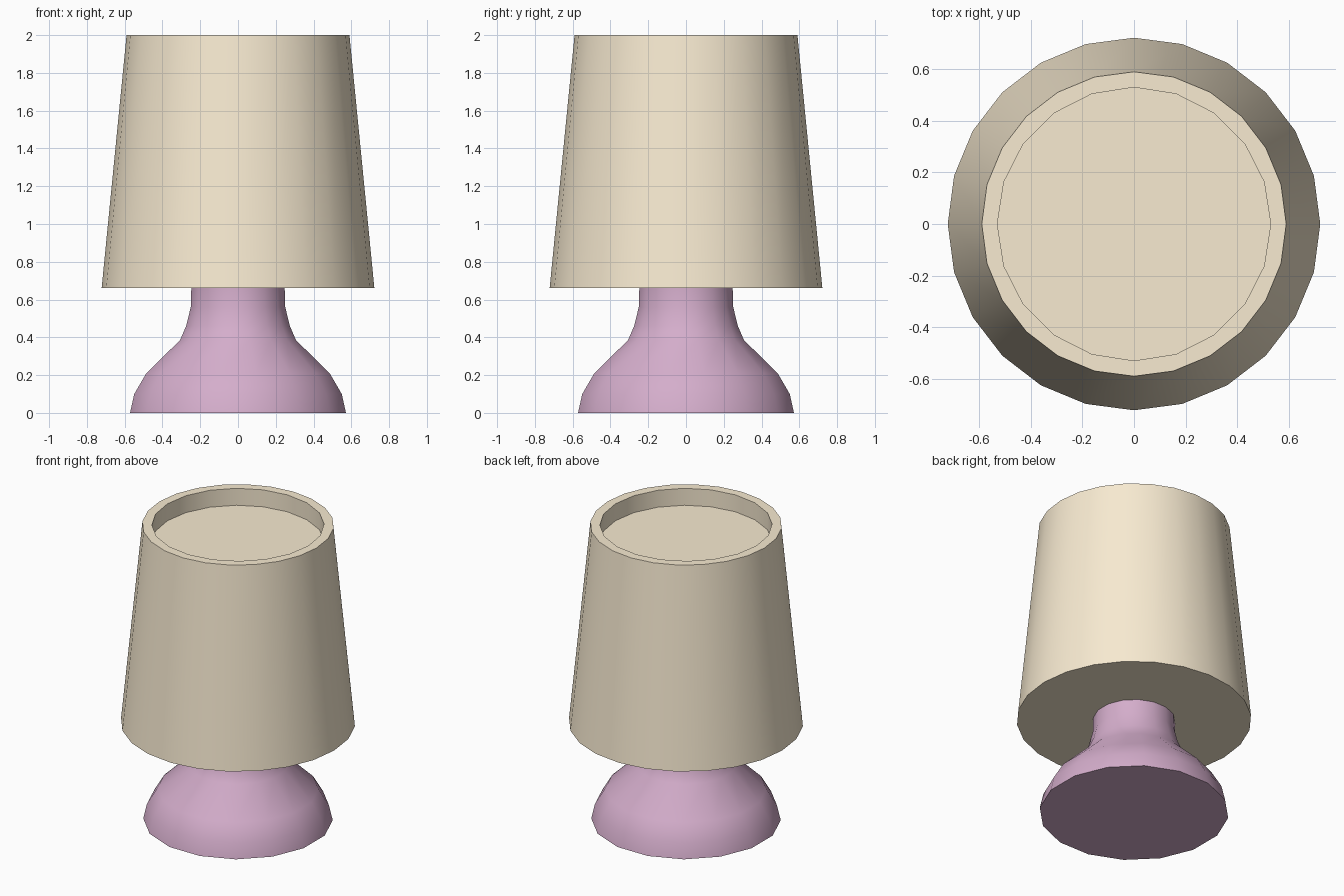
import bpy, bmesh
from math import sin, cos, pi

if "Cube" in bpy.data.objects:
    bpy.data.objects.remove(bpy.data.objects["Cube"])


def ring(bm, r, z, n, offset=0.0):
    return [bm.verts.new((r * cos(2 * pi * (i + offset) / n),
                          r * sin(2 * pi * (i + offset) / n), z)) for i in range(n)]


def skin(bm, a, b):
    n = len(a)
    return [bm.faces.new((a[i], a[(i + 1) % n], b[(i + 1) % n], b[i])) for i in range(n)]


def finish(bm, name, color):
    bmesh.ops.recalc_face_normals(bm, faces=bm.faces[:])
    mesh = bpy.data.meshes.new(name)
    bm.to_mesh(mesh)
    bm.free()
    obj = bpy.data.objects.new(name, mesh)
    bpy.context.collection.objects.link(obj)
    mat = bpy.data.materials.new(name + "_colour")
    mat.diffuse_color = color
    mat.use_nodes = True
    mat.node_tree.nodes["Principled BSDF"].inputs["Base Color"].default_value = mat.diffuse_color
    mesh.materials.append(mat)
    bpy.ops.object.select_all(action='DESELECT')
    obj.select_set(True)
    bpy.context.view_layer.objects.active = obj
    bpy.ops.object.shade_smooth_by_angle(angle=pi / 6)
    return obj


# Lamp foot: turned profile (radius, height), 16 sides with facets facing the axes
profile = [(0.583, 0), (0.56, 0.10), (0.495, 0.21), (0.313, 0.385),
           (0.28, 0.46), (0.255, 0.56), (0.252, 0.66)]
bm = bmesh.new()
rings = [ring(bm, r, z, 16, 0.5) for r, z in profile]
for a, b in zip(rings, rings[1:]):
    skin(bm, a, b)
bm.faces.new(rings[0])
bm.faces.new(rings[-1])
finish(bm, "lamp_foot", (0.66, 0.42, 0.60, 1))

# Lampshade: 24-sided tapered body with a 20-sided recess in the top
bm = bmesh.new()
low, high = ring(bm, 0.722, 0.66, 24), ring(bm, 0.59, 2.0, 24)
lip, floor = ring(bm, 0.53, 2.0, 20), ring(bm, 0.53, 1.885, 20)
skin(bm, low, high)
skin(bm, lip, floor)
bm.faces.new(low)
bm.faces.new(floor)
rim = [bm.edges.get((r[i], r[i - 1])) for r in (high, lip) for i in range(len(r))]
bmesh.ops.triangle_fill(bm, edges=rim, use_beauty=True, normal=(0, 0, 1))
finish(bm, "lampshade", (0.94, 0.83, 0.64, 1))
